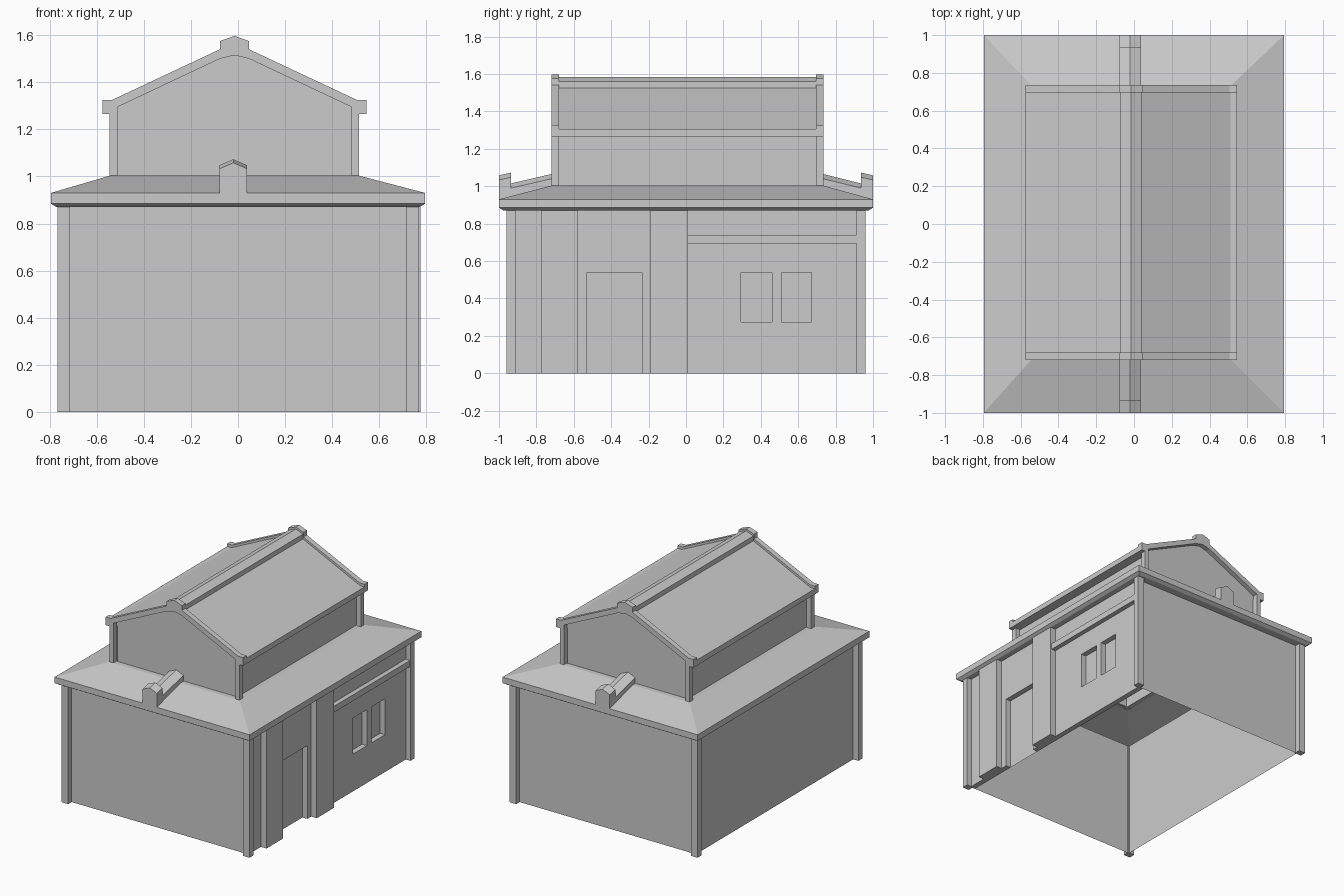
import bpy
import bmesh

if "Cube" in bpy.data.objects:
    bpy.data.objects.remove(bpy.data.objects["Cube"], do_unlink=True)

plaster = bpy.data.materials.new("plaster grey")
plaster.use_nodes = True
GREY = (0.6, 0.6, 0.6, 1)
plaster.diffuse_color = GREY
plaster.node_tree.nodes["Principled BSDF"].inputs["Base Color"].default_value = GREY

CX = -0.015                     # centre line of the upper storey
FRONT, BACK = -0.72, 0.735      # ends of the upper storey


def finish(name, bm, fix_normals=True):
    if fix_normals:
        bmesh.ops.recalc_face_normals(bm, faces=bm.faces[:])
    mesh = bpy.data.meshes.new(name)
    bm.to_mesh(mesh)
    bm.free()
    mesh.materials.append(plaster)
    obj = bpy.data.objects.new(name, mesh)
    bpy.context.collection.objects.link(obj)
    return obj


def box(name, x, y, z):
    bm = bmesh.new()
    bmesh.ops.create_cube(bm, size=1)
    for v in bm.verts:
        for i, (lo, hi) in enumerate((x, y, z)):
            v.co[i] = hi if v.co[i] > 0 else lo
    return finish(name, bm)


def panel(name, points):
    bm = bmesh.new()
    bm.faces.new([bm.verts.new(p) for p in points])
    return finish(name, bm, False)


def loft(name, sections, closed=True, caps=True):
    """Join equal-length point rows with quads."""
    bm = bmesh.new()
    rows = [[bm.verts.new(p) for p in s] for s in sections]
    count = len(rows[0])
    for a, b in zip(rows, rows[1:]):
        for i in range(count if closed else count - 1):
            j = (i + 1) % count
            bm.faces.new((a[i], a[j], b[j], b[i]))
    if caps:
        bm.faces.new(rows[0])
        bm.faces.new(rows[-1])
    return finish(name, bm)


def mirrored(half):
    """Left half profile, ending on the centre line, made whole."""
    return [(-x, z) for x, z in half] + [(x, z) for x, z in half[-2::-1]]


def at_y(profile, y, cx=CX):
    return [(cx + x, y, z) for x, z in profile]


# Ground storey: plain walls and corner posts
WALL_TOP = 0.87
WX, WY = 0.725, 0.92
for name, y, s in (("front_wall", -WY, 1), ("back_wall", WY, -1)):
    panel(name, [(-WX * s, y, 0), (WX * s, y, 0), (WX * s, y, WALL_TOP), (-WX * s, y, WALL_TOP)])
panel("right_wall", [(-WX, WY, 0), (-WX, -WY, 0), (-WX, -WY, WALL_TOP), (-WX, WY, WALL_TOP)])
for sx in (-1, 1):
    for sy in (-1, 1):
        box("corner_post", sorted((sx * 0.713, sx * 0.767)),
            sorted((sy * 0.912, sy * 0.96)), (0, WALL_TOP))

# Entrance wall, built around the door and window openings
DOOR = (-0.53, -0.235)
WIN_A, WIN_B = (0.295, 0.46), (0.51, 0.67)
SILL, HEAD = 0.275, 0.54
THICK = (0.69, 0.73)
pieces = [((-WY, DOOR[0]), (0, WALL_TOP)),
          (DOOR, (HEAD, WALL_TOP)),
          ((DOOR[1], WIN_A[0]), (0, WALL_TOP)),
          ((WIN_A[0], WIN_B[1]), (0, SILL)),
          ((WIN_A[0], WIN_B[1]), (HEAD, WALL_TOP)),
          ((WIN_A[1], WIN_B[0]), (SILL, HEAD)),
          ((WIN_B[1], WY), (0, WALL_TOP))]
for y, z in pieces:
    box("entrance_wall", THICK, y, z)
for name, (a, b), low in (("door", DOOR, 0), ("window", WIN_A, SILL), ("window", WIN_B, SILL)):
    x = THICK[0]
    panel(name, [(x, a, low), (x, b, low), (x, b, HEAD), (x, a, HEAD)])
for y in ((-0.775, -0.58), (-0.19, 0.01)):
    box("pilaster", (0.72, 0.775), y, (0, WALL_TOP))
box("lintel_beam", (0.72, 0.765), (0.01, 0.915), (0.695, 0.74))


# Hipped lower roof with eaves, open under the upper storey
def rect(x0, x1, y0, y1, z):
    return [(x0, y0, z), (x1, y0, z), (x1, y1, z), (x0, y1, z)]


rings = [rect(-x, x, -y, y, z) for x, y, z in
         ((WX, WY, WALL_TOP), (0.772, 0.975, WALL_TOP), (0.795, 1, 0.885), (0.795, 1, 0.93))]
rings.append(rect(CX - 0.53, CX + 0.53, FRONT, BACK, 1.003))
rings.append(rect(CX - 0.49, CX + 0.49, FRONT + 0.04, BACK - 0.04, 1.003))
loft("lower_roof", rings, caps=False)

# Short ridge with an upright end block, front and back
def house(y, shoulder, base, cx=-0.02, half=0.058):
    pts = [(half, base), (half, shoulder), (0, shoulder + 0.025)]
    return at_y(mirrored(pts), y, cx)


for s in (-1, 1):
    end = -FRONT if s < 0 else BACK
    loft("ridge_block", [house(s, 1.033, 0.9), house(s * 0.935, 1.048, 0.9)])
    loft("short_ridge", [house(s * 0.935, 0.99, 0.92), house(s * (end - 0.03), 1.047, 0.95)])

# Upper storey: gable frames with recessed infill
outer = mirrored([(0.53, 1.0), (0.53, 1.265), (0.56, 1.265), (0.56, 1.325), (0.52, 1.325),
                  (0.062, 1.54), (0.062, 1.575), (0, 1.597)])
inner = mirrored([(0.497, 1.0), (0.497, 1.295), (0.062, 1.5), (0, 1.515)])
for name, y0, y1, wall_y in (("front", FRONT, FRONT + 0.04, FRONT + 0.035),
                             ("back", BACK - 0.04, BACK, BACK - 0.035)):
    frame = outer + inner[::-1]
    loft(name + "_gable_frame", [at_y(frame, y0), at_y(frame, y1)])
    pts = at_y(inner, wall_y)
    panel(name + "_gable_wall", pts[::-1] if name == "front" else pts)
for s in (-1, 1):
    x = CX + s * 0.49
    a, b = (FRONT + 0.03, BACK - 0.03)[::s]
    panel("upper_side_wall", [(x, a, 1.0), (x, b, 1.0), (x, b, 1.265), (x, a, 1.265)])

# Upper roof skin with eaves and ridge
skin = mirrored([(0.49, 1.265), (0.56, 1.265), (0.56, 1.305), (0.525, 1.305),
                 (0.058, 1.525), (0.058, 1.56), (0, 1.583)])
loft("upper_roof", [at_y(skin, BACK - 0.035), at_y(skin, FRONT + 0.035)], closed=False, caps=False)
